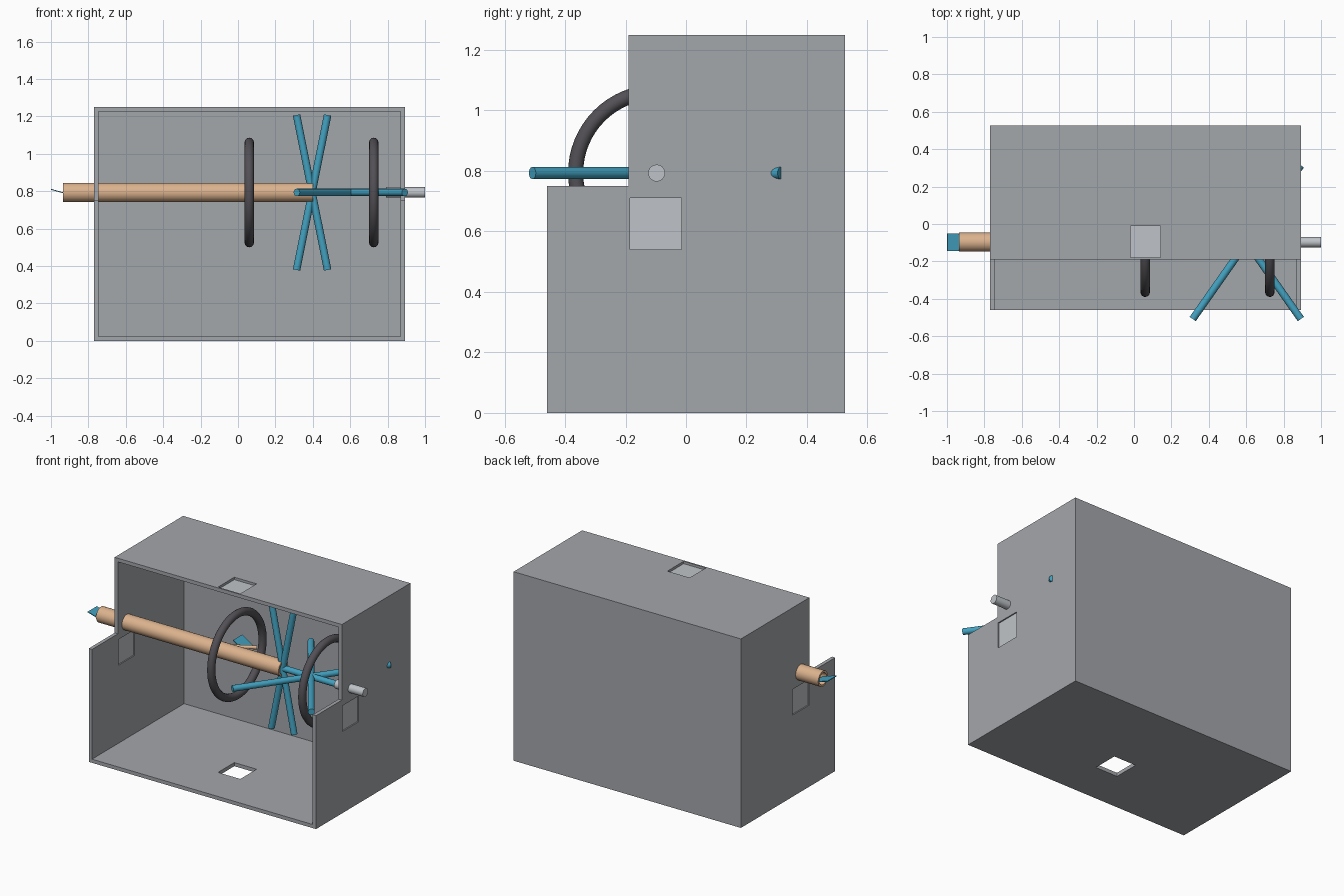
import bpy, bmesh, math
from mathutils import Vector, Matrix

if "Cube" in bpy.data.objects:
    bpy.data.objects.remove(bpy.data.objects["Cube"])


def material(name, color):
    m = bpy.data.materials.new(name)
    m.diffuse_color = (*color, 1)
    m.use_nodes = True
    m.node_tree.nodes["Principled BSDF"].inputs["Base Color"].default_value = m.diffuse_color
    return m


GREY = material("case grey", (0.37, 0.385, 0.41))
PALE = material("pale grey", (0.52, 0.55, 0.58))
TAN = material("tan", (0.72, 0.45, 0.27))
BLUE = material("blue", (0.055, 0.36, 0.53))
DARK = material("dark grey", (0.085, 0.08, 0.09))

AY, AZ = -0.097, 0.793      # main axis of the mechanism
X0, X1, Y0, Y1, H, T = -0.77, 0.893, -0.46, 0.526, 1.25, 0.024


def finish(name, bm, mat, smooth=False):
    bmesh.ops.recalc_face_normals(bm, faces=bm.faces)
    me = bpy.data.meshes.new(name)
    bm.to_mesh(me)
    bm.free()
    me.materials.append(mat)
    ob = bpy.data.objects.new(name, me)
    bpy.context.collection.objects.link(ob)
    bpy.context.view_layer.objects.active = ob
    if smooth:
        bpy.ops.object.select_all(action='DESELECT')
        ob.select_set(True)
        bpy.ops.object.shade_smooth_by_angle(angle=math.radians(35))
    return ob


def box(name, lo, hi, mat):
    lo, hi = Vector(lo), Vector(hi)
    bm = bmesh.new()
    bmesh.ops.create_cube(bm, size=1, matrix=Matrix.Translation((lo + hi) / 2)
                          @ Matrix.Diagonal((*(hi - lo), 1)))
    return finish(name, bm, mat)


def rod(name, a, b, r, mat, n=24):
    a, b = Vector(a), Vector(b)
    d = b - a
    bm = bmesh.new()
    bmesh.ops.create_cone(bm, cap_ends=True, segments=n, radius1=r, radius2=r,
                          depth=d.length,
                          matrix=Matrix.Translation((a + b) / 2)
                          @ d.to_track_quat('Z', 'Y').to_matrix().to_4x4())
    return finish(name, bm, mat, True)


def lathe_x(name, profile, mat, n):
    """Spin a closed (x, radius) profile around the main axis."""
    bm = bmesh.new()
    rings = []
    for i in range(n):
        t = 2 * math.pi * i / n
        rings.append([bm.verts.new((x, AY + r * math.cos(t), AZ + r * math.sin(t)))
                      for x, r in profile])
    k = len(profile)
    for i in range(n):
        p, q = rings[i], rings[(i + 1) % n]
        for j in range(k):
            bm.faces.new((p[j], p[(j + 1) % k], q[(j + 1) % k], q[j]))
    return finish(name, bm, mat, True)


def blade(name, center, length, width, slope):
    bm = bmesh.new()
    bmesh.ops.create_cube(bm, size=1, matrix=Matrix.Translation(center)
                          @ Matrix.Rotation(slope, 4, 'Y')
                          @ Matrix.Diagonal((length, width, 0.005, 1)))
    return finish(name, bm, BLUE)


def cut(target, cutter):
    cutter.hide_render = True
    mod = target.modifiers.new("cut", 'BOOLEAN')
    mod.operation, mod.solver, mod.object = 'DIFFERENCE', 'EXACT', cutter
    bpy.context.view_layer.objects.active = target
    bpy.ops.object.modifier_apply(modifier=mod.name)
    bpy.data.objects.remove(cutter, do_unlink=True)


# Case: stepped side profile, extruded, then hollowed from the front
bm = bmesh.new()
side = [(Y0, 0), (Y1, 0), (Y1, H), (-0.19, H), (-0.19, 0.75), (Y0, 0.75)]
face = bm.faces.new([bm.verts.new((X0, y, z)) for y, z in side])
ext = bmesh.ops.extrude_face_region(bm, geom=[face])
bmesh.ops.translate(bm, vec=(X1 - X0, 0, 0),
                    verts=[v for v in ext['geom'] if isinstance(v, bmesh.types.BMVert)])
case = finish("case", bm, GREY)
cut(case, box("hollow", (X0 + T, Y0 - 0.2, T), (X1 - T, Y1 - T, H - T), GREY))

# Window openings: two sides, plus top and bottom
cut(case, box("side_hole_left", (X0 - .1, -0.185, 0.54), (X0 + .1, -0.015, 0.71), GREY))
cut(case, box("side_hole_right", (X1 - .1, -0.185, 0.54), (X1 + .1, -0.015, 0.71), GREY))
cut(case, box("top_hole", (-0.02, -0.18, H - .1), (0.143, -0.01, H + .1), GREY))
cut(case, box("bottom_hole", (-0.02, -0.18, -.1), (0.143, -0.01, .1), GREY))

# Recessed window panes
for name, x in (("left_pane", X0 + T / 2), ("right_pane", X1 - T / 2)):
    box(name, (x - 0.004, -0.185, 0.54), (x + 0.004, -0.015, 0.71), PALE)
box("top_pane", (-0.02, -0.18, H - T), (0.143, -0.01, H - T + 0.008), PALE)

# Hollow main tube with an end blade
lathe_x("main_tube", [(-0.935, 0.051), (0.4, 0.051), (0.4, 0.038), (-0.935, 0.038)], TAN, 32)
blade("end_blade", (-0.951, AY, 0.796), 0.1, 0.095, math.radians(16))

# Small side arm and blade behind the tube
rod("side_arm", (-0.1, -0.06, AZ), (0.1, 0.055, AZ), 0.012, TAN, 16)
blade("inner_blade", (0.0, 0.055, AZ), 0.1, 0.095, math.radians(33))

# Two rings around the axis
for i, x in enumerate((0.06, 0.726)):
    prof = [(x + 0.025 * math.cos(2 * math.pi * k / 16),
             0.268 + 0.025 * math.sin(2 * math.pi * k / 16)) for k in range(16)]
    lathe_x(f"ring_{i + 1}", prof, DARK, 64)

# Axle and output shaft
rod("axle", (0.38, AY, AZ), (0.82, AY, AZ), 0.02, BLUE)
rod("output_shaft", (0.79, AY, AZ), (1.0, AY, AZ), 0.028, PALE)

# Crossed spokes: one upright pair, one level pair
for i, s in enumerate((-1, 1)):
    a = Vector((s * 0.083, 0, 0.414))
    c = Vector((0.396, AY, AZ))
    rod(f"upright_spoke_{i + 1}", c - a, c + a, 0.02, BLUE)
    a = Vector((s * 0.289, 0.411, 0))
    c = Vector((0.603, AY, AZ))
    rod(f"level_spoke_{i + 1}", c - a, c + a, 0.02, BLUE)
